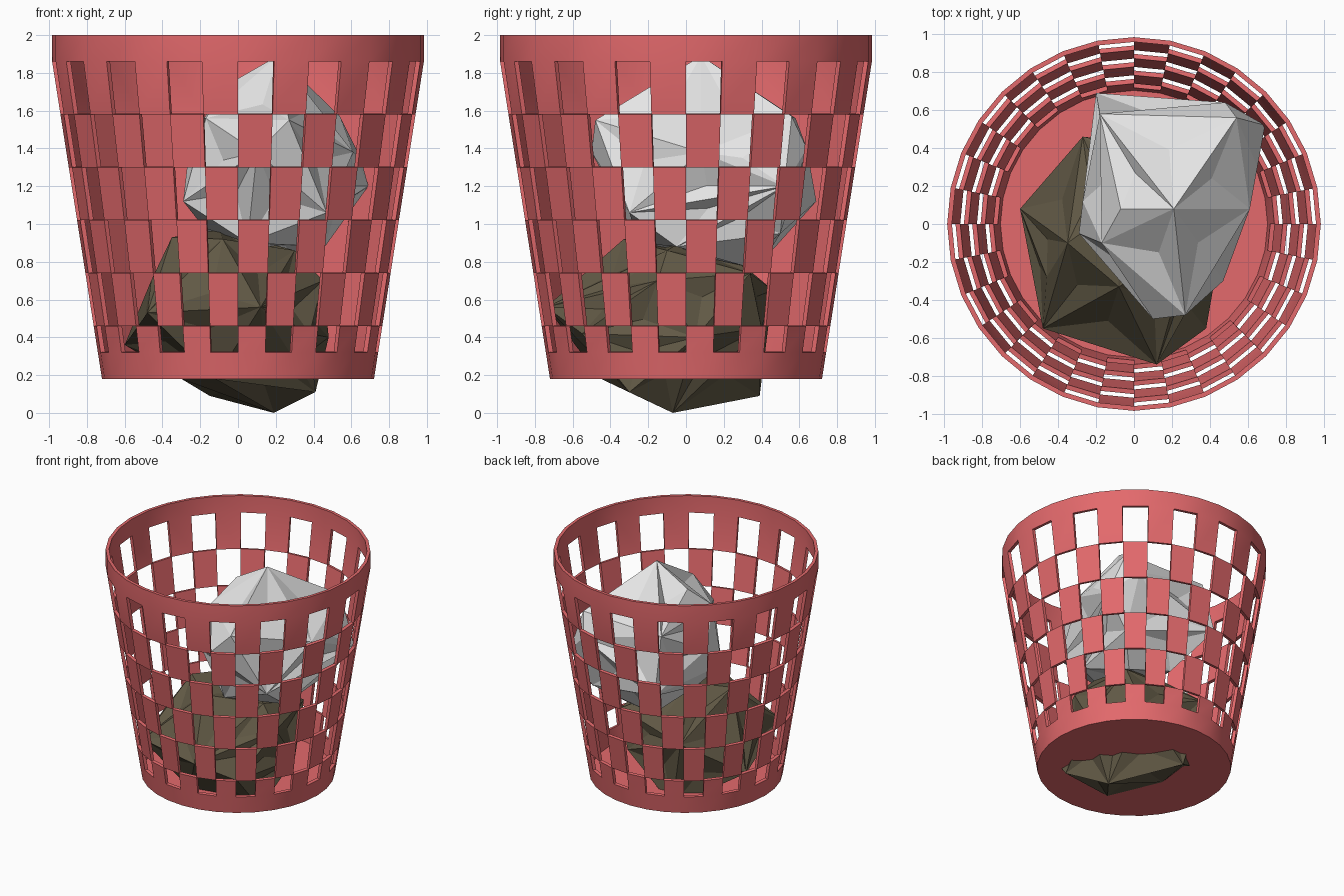
import bpy, bmesh, math, random
from mathutils import Vector

cube = bpy.data.objects.get("Cube")
if cube:
    bpy.data.objects.remove(cube, do_unlink=True)

random.seed(4)


def material(name, color):
    mat = bpy.data.materials.new(name)
    mat.use_nodes = True
    mat.diffuse_color = (*color, 1)
    bsdf = next(n for n in mat.node_tree.nodes if n.type == 'BSDF_PRINCIPLED')
    bsdf.inputs["Base Color"].default_value = (*color, 1)
    return mat


def make_object(name, bm, mat):
    mesh = bpy.data.meshes.new(name)
    bm.to_mesh(mesh)
    bm.free()
    mesh.materials.append(mat)
    obj = bpy.data.objects.new(name, mesh)
    bpy.context.collection.objects.link(obj)
    return obj


red = material("basket_red", (0.77, 0.142, 0.15))
brown = material("dark_olive", (0.12, 0.10, 0.06))
white = material("paper_white", (0.78, 0.78, 0.78))


# Basket: tapered shell of rings, with a checkerboard of openings
def build_basket():
    sides = 32
    heights = [0.18, 0.32, 0.46, 0.74, 1.02, 1.30, 1.58, 1.86, 2.0]
    bm = bmesh.new()
    rings = []
    for z in heights:
        r = 0.72 + 0.264 * min(1, (z - 0.18) / 1.68)
        ring = []
        for k in range(sides):
            a = math.tau * k / sides
            ring.append(bm.verts.new((r * math.cos(a), r * math.sin(a), z)))
        rings.append(ring)
    bm.faces.new(rings[0][::-1])
    last = len(rings) - 2
    for row in range(last + 1):
        for k in range(sides):
            if 0 < row < last and (row + k) % 2 == 0:
                continue
            n = (k + 1) % sides
            lower, upper = rings[row], rings[row + 1]
            bm.faces.new((lower[k], lower[n], upper[n], upper[k]))
    obj = make_object("basket", bm, red)

    # Wall thickness, grown inward
    wall = obj.modifiers.new("wall", 'SOLIDIFY')
    wall.thickness = 0.025
    wall.offset = -1
    bpy.ops.object.select_all(action='DESELECT')
    obj.select_set(True)
    bpy.context.view_layer.objects.active = obj
    bpy.ops.object.modifier_apply(modifier=wall.name)
    bpy.ops.object.shade_smooth_by_angle(angle=math.radians(30))


# Crumpled lump: hull of its main corners (in hundredths), larger faces dented inward
def build_lump(name, corners, mat, dent):
    bm = bmesh.new()
    for c in corners:
        bm.verts.new(Vector(c) / 100)
    bmesh.ops.convex_hull(bm, input=bm.verts[:])
    loose = [v for v in bm.verts if not v.link_faces]
    bmesh.ops.delete(bm, geom=loose, context='VERTS')
    bmesh.ops.recalc_face_normals(bm, faces=bm.faces[:])
    big = [f for f in bm.faces if f.calc_area() > 0.075]
    for face in big:
        normal = face.normal.copy()
        poked = bmesh.ops.poke(bm, faces=[face])
        for v in poked["verts"]:
            v.co -= normal * random.uniform(dent / 2, dent)
    make_object(name, bm, mat)


build_basket()

build_lump("lower_crumpled_lump", [
    (19, -7, 0), (41, -30, 11), (-15, 39, 9), (-12, -45, 18), (-30, -3, 18),
    (-60, 8, 36), (-48, -55, 53), (12, -74, 56), (38, -55, 42), (48, 5, 40),
    (25, 40, 45), (-27, 46, 65), (-35, -10, 93), (-10, 8, 97), (-8, -33, 92),
    (30, -10, 86), (36, 34, 74), (45, -15, 70), (-46, -28, 70),
], brown, 0.05)

build_lump("upper_crumpled_lump", [
    (21, 8, 189), (-18, 58, 156), (-20, 69, 112), (69, 52, 120), (48, 64, 140),
    (54, 56, 157), (27, -48, 155), (10, -50, 138), (47, -30, 106),
    (-17, -10, 156), (-7, 8, 173), (-29, -5, 112), (-27, 12, 130), (-18, 12, 98),
    (5, -25, 90), (30, 30, 78), (46, -5, 88), (0, 42, 82), (50, 50, 95),
    (61, 8, 138), (65, 30, 135),
], white, 0.06)
